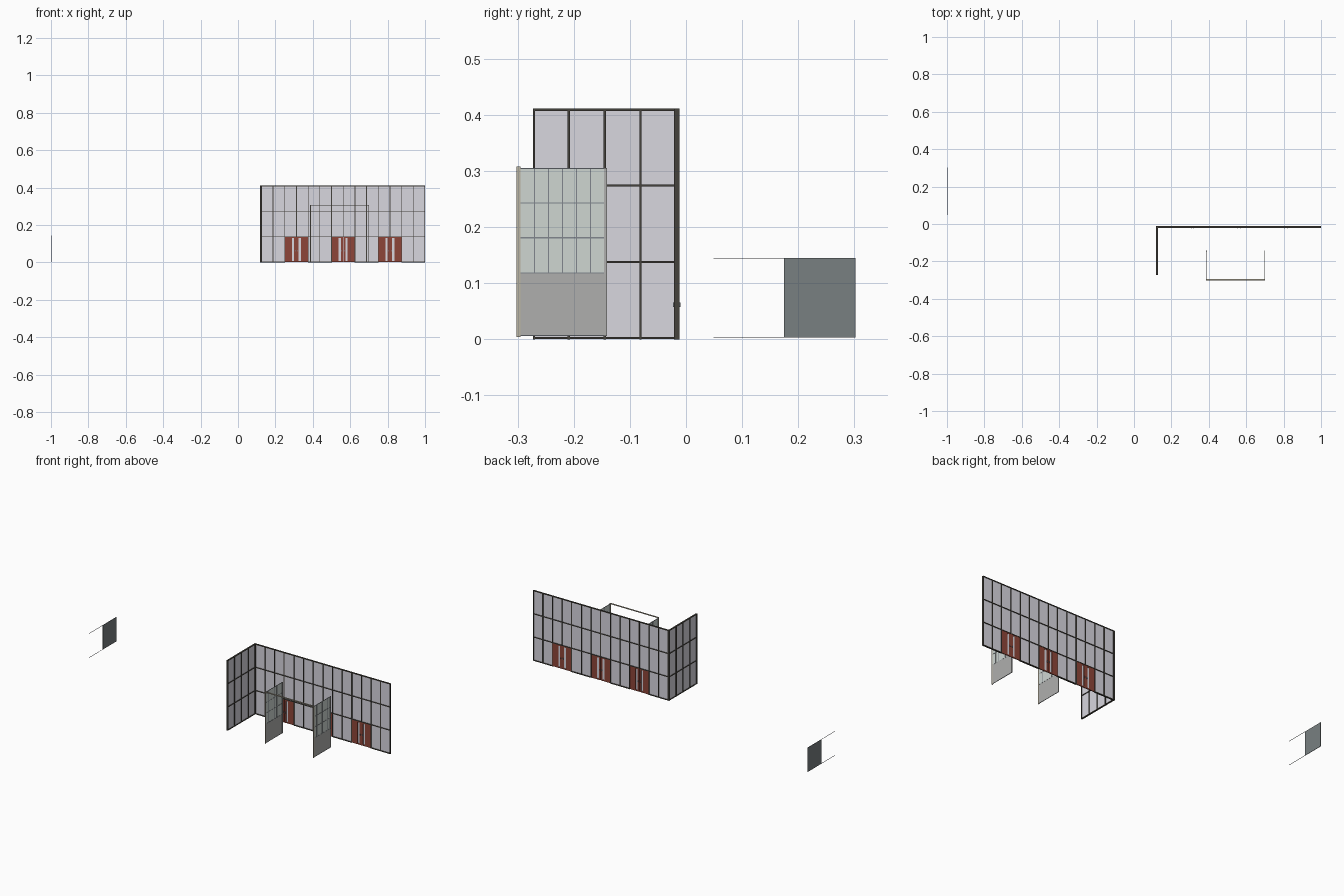
import bpy, bmesh
from mathutils import Vector

if "Cube" in bpy.data.objects:
    bpy.data.objects.remove(bpy.data.objects["Cube"])


def mat(name, c):
    m = bpy.data.materials.new(name)
    m.diffuse_color = (*c, 1)
    m.use_nodes = True
    m.node_tree.nodes["Principled BSDF"].inputs["Base Color"].default_value = m.diffuse_color
    return m


FRAME = mat("dark_bronze", (0.06, 0.055, 0.045))
GLASS = mat("lilac_glass", (0.69, 0.68, 0.74))
RED = mat("red_door", (0.27, 0.06, 0.04))
PALE = mat("pale_glass", (0.62, 0.67, 0.64))
GREY = mat("grey_panel", (0.43, 0.43, 0.42))
STEEL = mat("steel", (0.22, 0.24, 0.27))
TAN = mat("tan_post", (0.5, 0.46, 0.36))
SLATE = mat("slate_panel", (0.19, 0.215, 0.22))


def boxes(name, material, items):
    """One object from (x0, x1, y0, y1, z0, z1) boxes."""
    bm = bmesh.new()
    for x0, x1, y0, y1, z0, z1 in items:
        vs = bmesh.ops.create_cube(bm, size=1)["verts"]
        bmesh.ops.scale(bm, verts=vs, vec=(x1 - x0, y1 - y0, z1 - z0))
        bmesh.ops.translate(bm, verts=vs, vec=Vector((x0 + x1, y0 + y1, z0 + z1)) / 2)
    me = bpy.data.meshes.new(name)
    bm.to_mesh(me)
    bm.free()
    me.materials.append(material)
    ob = bpy.data.objects.new(name, me)
    bpy.context.collection.objects.link(ob)
    return ob


W = 0.002                                   # half width of a mullion
Y0, Y1 = -0.021, -0.012                     # depth of long wall
X0, X1 = 0.118, 0.127                       # depth of end wall
H = 0.411
LEVELS = [0.0025, 0.138, 0.274, H - W]
BAY = 0.0625
DOORS = [0.25, 0.5, 0.75]

# Long curtain wall: mullions, transoms (sill left out at doors) and glass
bars = []
for i in range(15):
    x = min(0.125 + i * BAY, 1 - W)
    centre = any(abs(x - d - BAY) < 0.01 for d in DOORS)
    bars.append((x - W, x + W, Y0, Y1, 0.138 if centre else 0, H))
for z in LEVELS[1:]:
    bars.append((X0, 1, Y0, Y1, z - W, z + W))
for a, b in [(X0, 0.25), (0.375, 0.5), (0.625, 0.75), (0.875, 1)]:
    bars.append((a, b, Y0, Y1, 0, 0.0045))
boxes("long_wall_frame", FRAME, bars)
boxes("long_wall_glass", GLASS, [(0.122, 0.999, -0.017, -0.016, 0.001, H - 0.001)])

# End curtain wall
bars = [(X0, X1, y - W, y + W, 0, H) for y in (-0.271, -0.209, -0.145, -0.081)]
bars += [(X0, X1, -0.273, Y1, z - W, z + W) for z in LEVELS]
bars.append((X0, X1, Y0, Y1, 0, H))
boxes("end_wall_frame", FRAME, bars)
boxes("end_wall_glass", GLASS, [(0.122, 0.123, -0.272, -0.016, 0.001, H - 0.001)])

# Double doors: mirrored leaves with a narrow vision strip and pull handles
leaves, pulls = [], []
for d in DOORS:
    c = d + BAY
    for s in (-1, 1):
        def span(a, b):
            return sorted((c + s * a, c + s * b))
        for a, b, z0, z1 in [(0.024, 0.061, 0.001, 0.136), (0.0008, 0.012, 0.001, 0.136),
                             (0.012, 0.024, 0.001, 0.008), (0.012, 0.024, 0.130, 0.136)]:
            leaves.append((*span(a, b), -0.019, -0.014, z0, z1))
        for y0, y1 in ((-0.023, -0.019), (-0.014, -0.010)):
            pulls.append((*span(0.006, 0.009), y0, y1, 0.058, 0.066))
boxes("door_leaves", RED, leaves)
boxes("door_pulls", STEEL, pulls)

# Entrance porch: two glazed side screens
VY0, VY1 = -0.295, -0.141
for side, x in (("left", 0.387), ("right", 0.699)):
    boxes(side + "_screen_glass", PALE, [(x - 0.0005, x + 0.0005, VY0, VY1, 0.118, 0.305)])
    boxes(side + "_screen_base", GREY, [(x - 0.001, x + 0.001, VY0, VY1, 0.006, 0.118)])
    step = (-0.145 - VY0) / 6
    bars = [(x - 0.0015, x + 0.0015, VY0 + i * step - 0.0007, VY0 + i * step + 0.0007, 0.118, 0.305)
            for i in range(1, 6)]
    bars += [(x - 0.0015, x + 0.0015, VY0, VY1, z - 0.0009, z + 0.0009)
             for z in (0.007, 0.118, 0.181, 0.243, 0.304)]
    boxes(side + "_screen_bars", STEEL, bars)
    boxes(side + "_screen_back_post", GREY, [(x - 0.002, x + 0.002, -0.146, VY1, 0.006, 0.305)])
    boxes(side + "_porch_post", TAN, [(x - 0.002, x + 0.002, -0.302, VY0, 0.004, 0.308)])

# Porch head beam
boxes("porch_head_beam", TAN, [(0.385, 0.701, -0.302, VY0, 0.304, 0.308)])

# Detached sliding panel with thin top and bottom tracks
boxes("sliding_panel", SLATE, [(-1, -0.998, 0.175, 0.302, 0.004, 0.145)])
boxes("sliding_tracks", STEEL, [(-1, -0.998, 0.049, 0.302, z, z + 0.0012) for z in (0.003, 0.144)])
